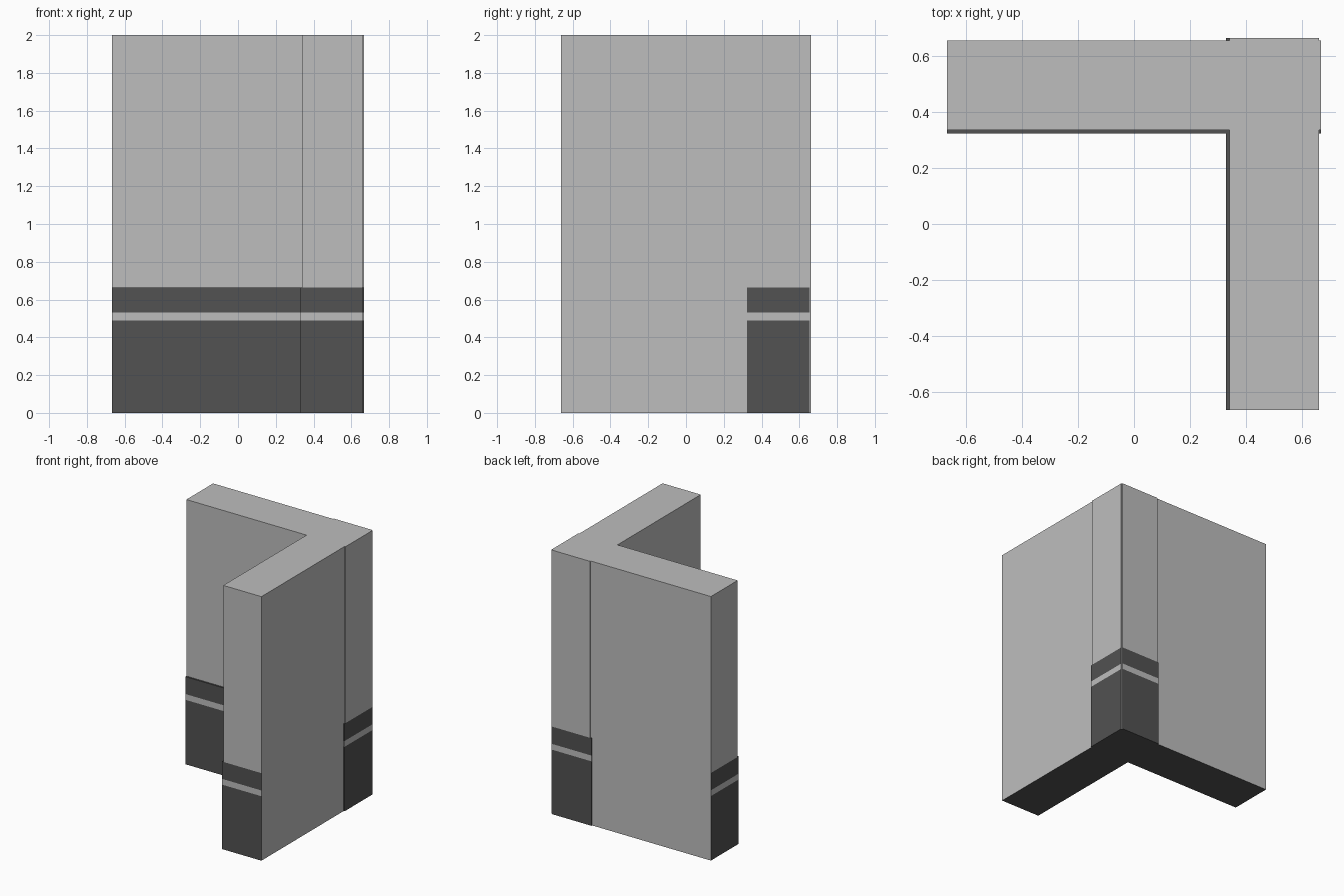
import bpy
import bmesh

cube = bpy.data.objects.get("Cube")
if cube:
    bpy.data.objects.remove(cube)


def make_material(name, value):
    mat = bpy.data.materials.new(name)
    mat.use_nodes = True
    colour = (value, value, value, 1.0)
    mat.diffuse_color = colour
    mat.node_tree.nodes["Principled BSDF"].inputs["Base Color"].default_value = colour
    return mat


LIGHT, DARK = 0, 1
materials = [make_material("light grey", 0.515), make_material("dark grey", 0.084)]

THICK = 0.332           # wall thickness including the skirting
LEDGE = 0.0125          # how far the skirting stands out
BAND_LOW, BAND_HIGH = 0.488, 0.532
SKIRT, HEIGHT = 0.663, 2.0


def build_wall(name, inner, half_length, along_x):
    """Wall slab with a raised, striped skirting on its inner side and ends."""
    bm = bmesh.new()
    levels = [0.0, BAND_LOW, BAND_HIGH, SKIRT]
    front = [(0.0, z) for z in levels] + [(LEDGE, SKIRT), (LEDGE, HEIGHT)]
    back = [(THICK, z) for z in [HEIGHT] + levels[::-1]]
    outline = front + back

    def ring(s):
        verts = []
        for depth, z in outline:
            across = inner + depth
            verts.append(bm.verts.new((s, across, z) if along_x else (across, s, z)))
        return verts

    start, end = ring(-half_length), ring(half_length)
    n = len(outline)

    # Long faces around the profile
    for i in range(n):
        j = (i + 1) % n
        bm.faces.new((start[i], start[j], end[j], end[i]))

    # End caps, one polygon per colour layer
    for r in (start, end):
        for i in range(2):
            bm.faces.new((r[i], r[i + 1], r[n - 2 - i], r[n - 1 - i]))
        bm.faces.new((r[2], r[3], r[4], r[7], r[8]))
        bm.faces.new((r[4], r[5], r[6], r[7]))

    bmesh.ops.recalc_face_normals(bm, faces=bm.faces[:])

    # Dark skirting except the outer side and the pale stripe
    for face in bm.faces:
        z = face.calc_center_bounds().z
        outward = face.normal.y if along_x else face.normal.x
        in_stripe = BAND_LOW < z < BAND_HIGH
        dark = z < SKIRT + 0.001 and not in_stripe and outward < 0.5
        face.material_index = DARK if dark else LIGHT

    mesh = bpy.data.meshes.new(name)
    bm.to_mesh(mesh)
    bm.free()
    for mat in materials:
        mesh.materials.append(mat)
    obj = bpy.data.objects.new(name, mesh)
    bpy.context.collection.objects.link(obj)
    return obj


# Two walls meeting at a corner
build_wall("back_wall", 0.3225, 0.667, True)
build_wall("side_wall", 0.3275, 0.662, False)
